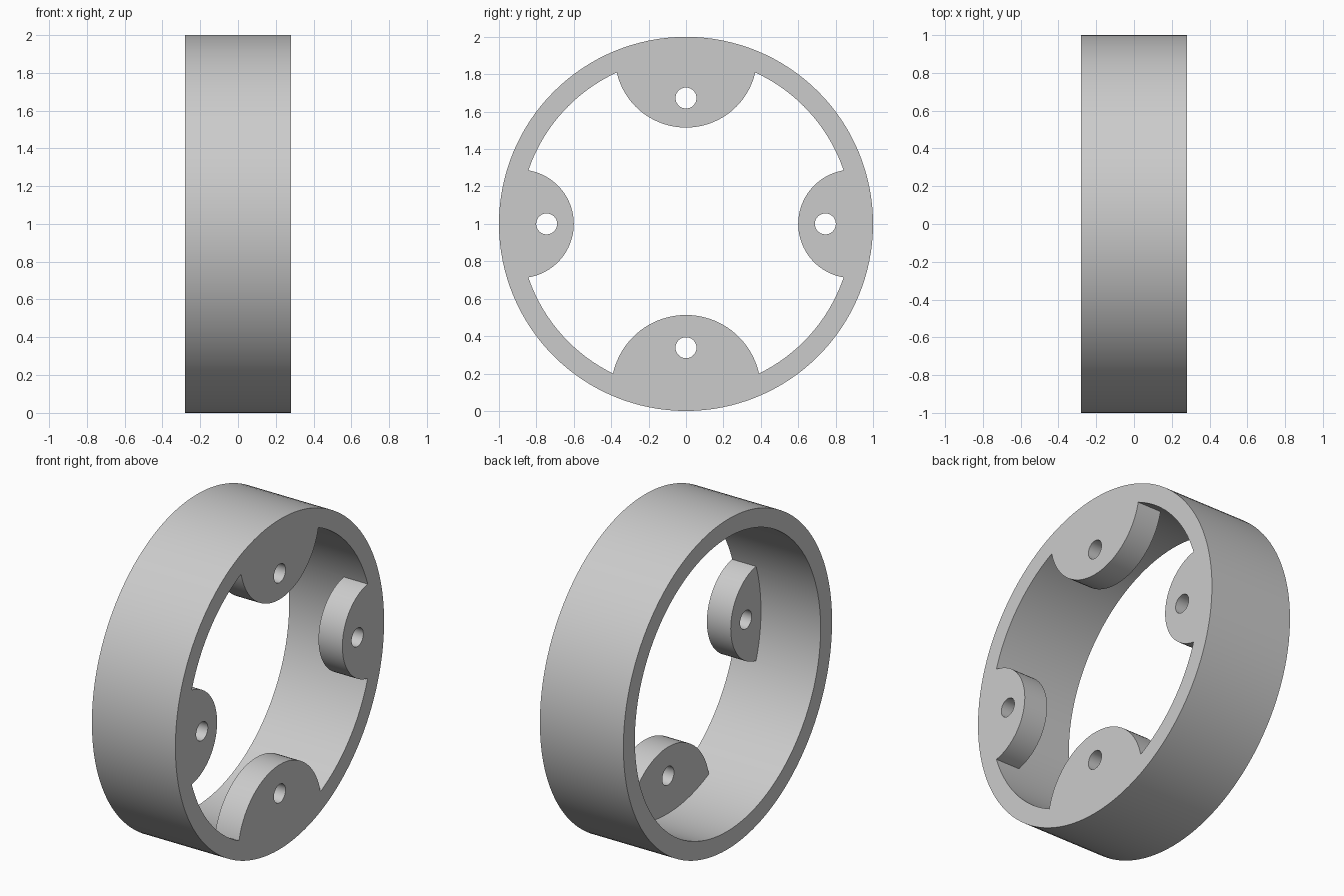
import bpy
from math import pi, radians

cube = bpy.data.objects.get("Cube")
if cube:
    bpy.data.objects.remove(cube, do_unlink=True)

HALF = 0.28        # half width of the ring
BORE = 0.89        # inner radius
LUG_BACK = 0.12    # x of the rear face of the lugs
HOLE = 0.056       # bolt hole radius

# (y, z, lug radius, hole y, hole z)
LUGS = [
    (0, 1.895, 0.38, 0, 1.673),
    (0, 0.113, 0.40, 0, 0.338),
    (0.89, 1, 0.29, 0.745, 1),
    (-0.89, 1, 0.29, -0.745, 1),
]


def disc(name, radius, x0, x1, y=0, z=1, sides=128):
    """Cylinder along x from x0 to x1."""
    bpy.ops.mesh.primitive_cylinder_add(
        vertices=sides, radius=radius, depth=x1 - x0,
        location=((x0 + x1) / 2, y, z), rotation=(0, pi / 2, 0))
    bpy.context.object.name = name
    return bpy.context.object


def subtract(target, cutter):
    """Cut one solid from another and discard the cutter."""
    mod = target.modifiers.new("cut", 'BOOLEAN')
    mod.operation, mod.solver, mod.object = 'DIFFERENCE', 'EXACT', cutter
    bpy.ops.object.select_all(action='DESELECT')
    target.select_set(True)
    bpy.context.view_layer.objects.active = target
    bpy.ops.object.modifier_apply(modifier=mod.name)
    bpy.data.objects.remove(cutter, do_unlink=True)


# Bore tool, relieved where the lugs remain
bore = disc("bore_cutter", BORE, -0.4, 0.4)
for y, z, r, hy, hz in LUGS:
    subtract(bore, disc("lug_relief", r, LUG_BACK, 0.5, y, z, 96))

# Ring with lugs flush to its +x face
ring = disc("ring_with_lugs", 1, -HALF, HALF)
subtract(ring, bore)

# Bolt holes
for y, z, r, hy, hz in LUGS:
    subtract(ring, disc("hole_cutter", HOLE, 0, 0.4, hy, hz, 48))

# Material and shading
grey = bpy.data.materials.new("plain_grey")
grey.use_nodes = True
colour = (0.6, 0.6, 0.6, 1)
grey.diffuse_color = colour
grey.node_tree.nodes["Principled BSDF"].inputs["Base Color"].default_value = colour
ring.data.materials.clear()
ring.data.materials.append(grey)
ring.select_set(True)
bpy.context.view_layer.objects.active = ring
bpy.ops.object.shade_smooth_by_angle(angle=radians(30))
